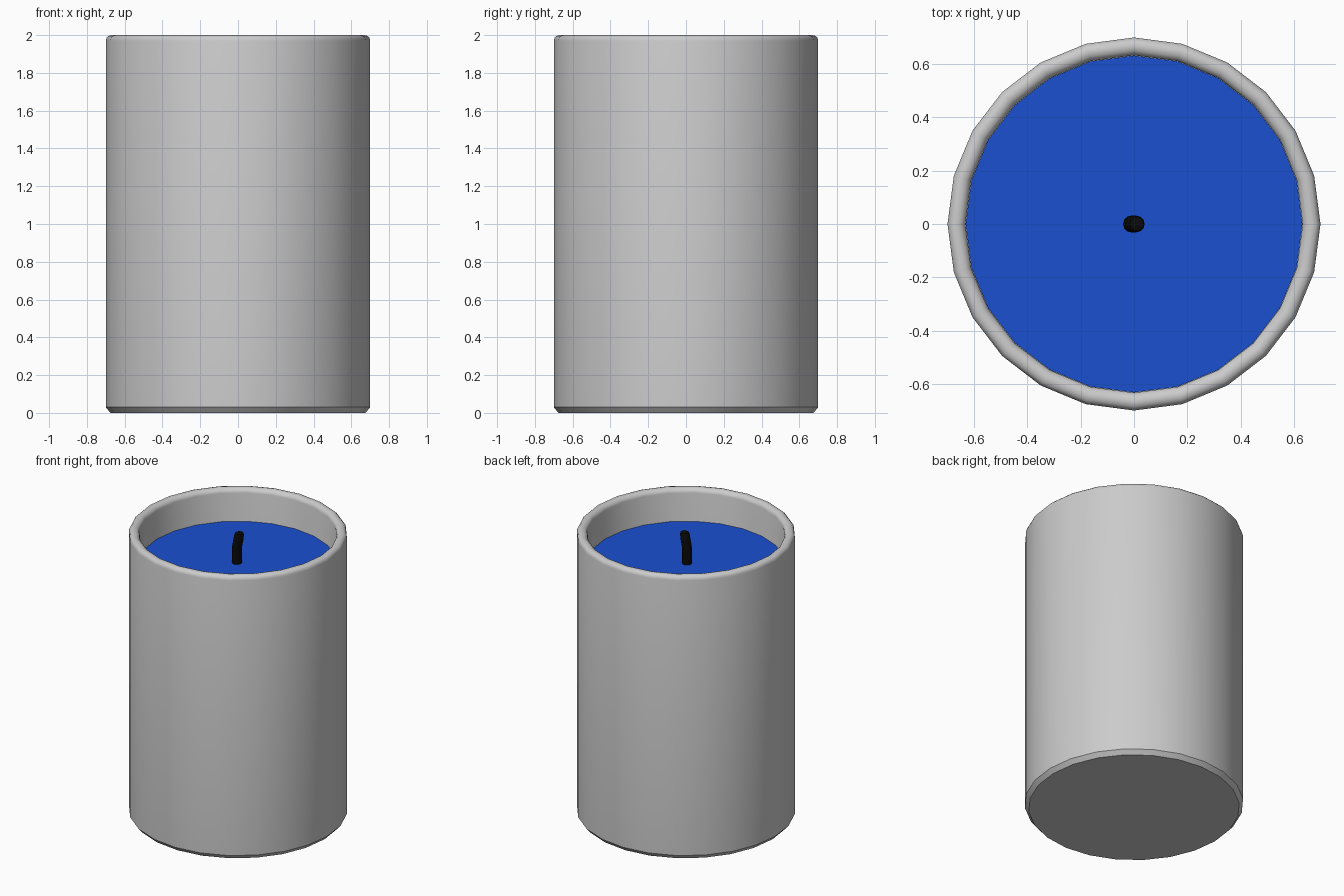
import bpy, bmesh
from math import sin, cos, tau, radians

if "Cube" in bpy.data.objects:
    bpy.data.objects.remove(bpy.data.objects["Cube"])

def skin_rings(name, rings, sides, color=None, cap_start=True, cap_end=True):
    """Loft round rings given as (centre x, radius, z)."""
    bm = bmesh.new()
    loops = [[bm.verts.new((cx + r * cos(tau * i / sides), r * sin(tau * i / sides), z))
              for i in range(sides)] for cx, r, z in rings]
    for a, b in zip(loops, loops[1:]):
        for i in range(sides):
            j = (i + 1) % sides
            bm.faces.new((a[i], a[j], b[j], b[i]))
    if cap_start:
        bm.faces.new(loops[0][::-1])
    if cap_end:
        bm.faces.new(loops[-1])
    mesh = bpy.data.meshes.new(name)
    bm.to_mesh(mesh)
    bm.free()
    obj = bpy.data.objects.new(name, mesh)
    bpy.context.collection.objects.link(obj)
    if color:
        mat = bpy.data.materials.new(name + "_material")
        mat.diffuse_color = color
        mat.use_nodes = True
        mat.node_tree.nodes["Principled BSDF"].inputs["Base Color"].default_value = mat.diffuse_color
        mesh.materials.append(mat)
    bpy.ops.object.select_all(action='DESELECT')
    obj.select_set(True)
    bpy.context.view_layer.objects.active = obj
    bpy.ops.object.shade_smooth_by_angle(angle=radians(35))
    return obj

# Jar: chamfered foot, straight wall, rounded rim, hollow inside
jar_profile = [(0.675, 0), (0.7, 0.03), (0.7, 1.97), (0.696, 1.985), (0.685, 1.996),
               (0.668, 2.0), (0.651, 1.996), (0.638, 1.985), (0.633, 1.97), (0.633, 0.07)]
skin_rings("jar", [(0, r, z) for r, z in jar_profile], 24)

# Wax fill
skin_rings("wax", [(0, 0.632, 0.08), (0, 0.632, 1.77)], 24, (0.01, 0.08, 0.63, 1))

# Wick: slightly bent, rounded tip
wick_rings = [(-0.007, 0.031, 1.75), (-0.009, 0.032, 1.82), (-0.008, 0.032, 1.88),
              (0.002, 0.032, 1.93), (0.009, 0.031, 1.972), (0.011, 0.026, 1.985),
              (0.012, 0.014, 1.991)]
skin_rings("wick", wick_rings, 12, (0.003, 0.003, 0.003, 1))
